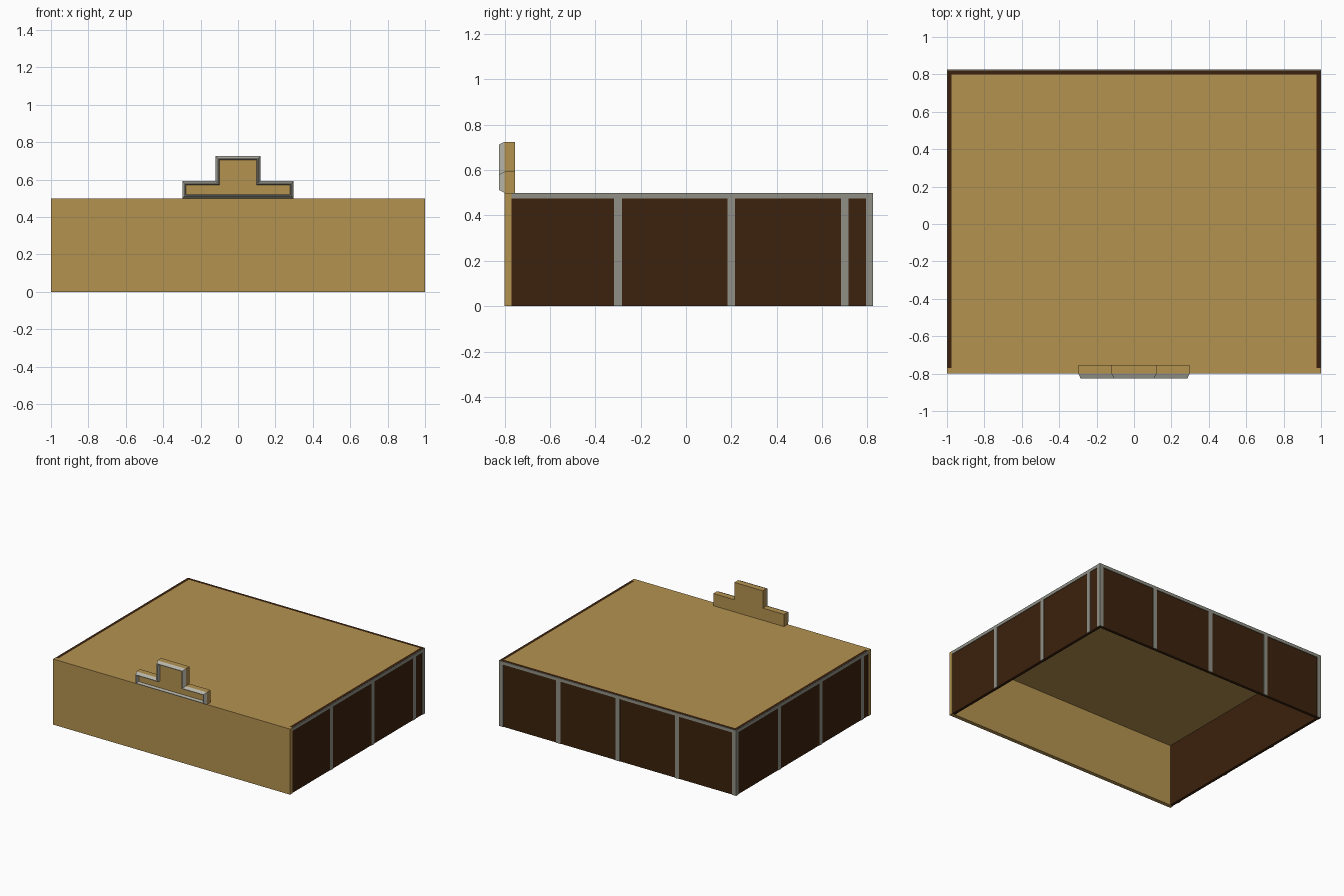
import bpy, bmesh

if "Cube" in bpy.data.objects:
    bpy.data.objects.remove(bpy.data.objects["Cube"])


def material(name, rgb):
    m = bpy.data.materials.new(name)
    m.diffuse_color = (*rgb, 1)
    m.use_nodes = True
    m.node_tree.nodes["Principled BSDF"].inputs["Base Color"].default_value = m.diffuse_color
    return m


TAN = material("tan_wood", (0.46, 0.29, 0.08))
BROWN = material("dark_brown", (0.045, 0.016, 0.004))
GREY = material("trim_grey", (0.28, 0.28, 0.24))
PALE = material("pale_grey", (0.48, 0.47, 0.40))


def finish(name, bm, mat):
    bmesh.ops.recalc_face_normals(bm, faces=bm.faces)
    mesh = bpy.data.meshes.new(name)
    bm.to_mesh(mesh)
    bm.free()
    mesh.materials.append(mat)
    ob = bpy.data.objects.new(name, mesh)
    bpy.context.collection.objects.link(ob)
    return ob


def box(name, x, y, z, mat):
    """Box from (min, max) ranges on each axis."""
    bm = bmesh.new()
    bmesh.ops.create_cube(bm, size=1)
    for v in bm.verts:
        v.co = [r[0] if c < 0 else r[1] for c, r in zip(v.co, (x, y, z))]
    return finish(name, bm, mat)


H, T, E = 0.5, 0.025, 0.996   # height, wall thickness, wall face behind the trim

# Front board and roof
box("front_board", (-1, 1), (-0.8, -0.77), (0, H), TAN)
box("roof_board", (-0.975, 0.975), (-0.77, 0.8), (H - T, H), TAN)

# Dark back wall with rail and studs
box("back_wall", (-E, E), (0.8, 0.821), (0, H), BROWN)
box("back_rail", (-1, 1), (0.821, 0.825), (H - T, H - 0.001), GREY)
for i, x in enumerate((-0.983, -0.5, 0, 0.5, 0.983)):
    box(f"back_stud_{i}", (x - 0.017, x + 0.017), (0.821, 0.825), (0, H - T), GREY)

# Dark side walls; stud spacing runs the opposite way on each side
for s, side in ((1, "right"), (-1, "left")):
    def xr(a, b):
        return tuple(sorted((s * a, s * b)))
    box(f"{side}_wall", xr(0.975, E), (-0.77, 0.8), (0, H), BROWN)
    box(f"{side}_rail", xr(E, 1), (-0.77, 0.821), (H - T, H - 0.001), GREY)
    for i, y in enumerate((-0.3 * s, 0.2 * s, 0.7 * s, 0.807)):
        w = 0.017 if i < 3 else 0.014
        box(f"{side}_stud_{i}", xr(E, 1), (y - w, y + w), (0, H - T), GREY)


def stepped(d):
    """Stepped crest outline, inset by d."""
    a, b, lo, mid, hi = 0.298 - d, 0.12 - d, H + d, 0.593 - d, 0.725 - d
    return [(-a, lo), (a, lo), (a, mid), (b, mid), (b, hi), (-b, hi), (-b, mid), (-a, mid)]


def loft(name, rings, mat, caps):
    """Join stepped outlines given as (inset, y)."""
    bm = bmesh.new()
    loops = [[bm.verts.new((x, y, z)) for x, z in stepped(d)] for d, y in rings]
    for p, q in zip(loops, loops[1:]):
        for i in range(8):
            j = (i + 1) % 8
            bm.faces.new((p[i], p[j], q[j], q[i]))
    if caps:
        bm.faces.new(loops[0])
        bm.faces.new(loops[-1])
    return finish(name, bm, mat)


# Crest on the front edge with a bevelled moulding around it
loft("crest_board", [(0, -0.755), (0, -0.8)], TAN, True)
loft("crest_moulding", [(0, -0.8), (0.012, -0.825), (0.017, -0.825), (0.021, -0.8)], PALE, False)
